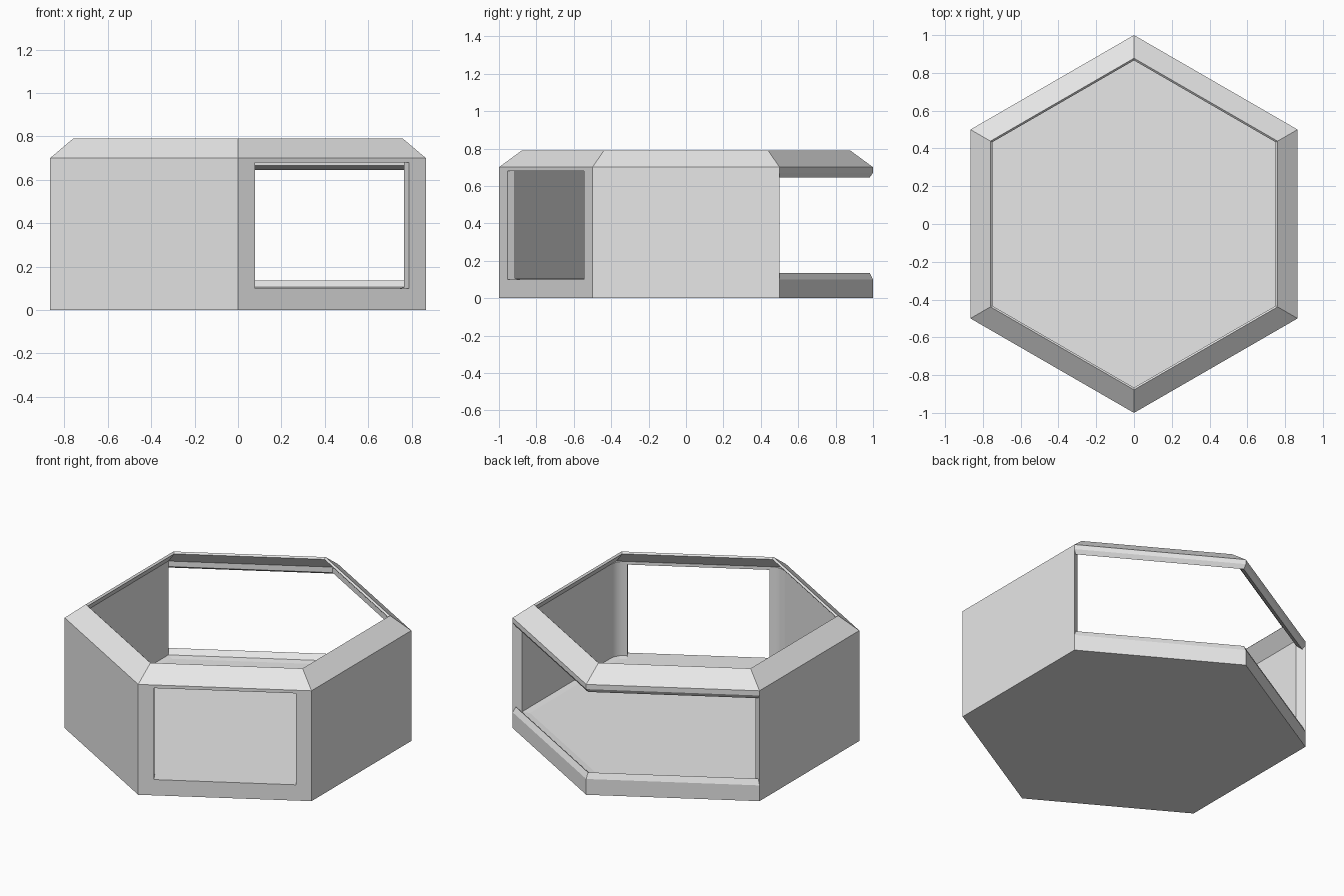
import bpy, bmesh
from math import radians, cos, sin, sqrt
from mathutils import Vector, Matrix

old = bpy.data.objects.get("Cube")
if old:
    bpy.data.objects.remove(old, do_unlink=True)

GREY = (0.8, 0.8, 0.8, 1)
mat = bpy.data.materials.new("light grey")
mat.use_nodes = True
mat.diffuse_color = GREY
mat.node_tree.nodes["Principled BSDF"].inputs["Base Color"].default_value = GREY

APOTHEM = sqrt(3) / 2


def finish(name, bm):
    bmesh.ops.recalc_face_normals(bm, faces=bm.faces)
    mesh = bpy.data.meshes.new(name)
    bm.to_mesh(mesh)
    bm.free()
    obj = bpy.data.objects.new(name, mesh)
    bpy.context.collection.objects.link(obj)
    mesh.materials.append(mat)
    return obj


def corner(k, apothem, z):
    """Corner k of a pointed hexagon, counted from the back of the +x side."""
    a = radians(30 + 60 * k)
    r = apothem / APOTHEM
    return Vector((r * cos(a), r * sin(a), z))


def sweep(name, profile, corners):
    """Run an (apothem, height) profile round some corners, with capped ends."""
    bm = bmesh.new()
    rings = [[bm.verts.new(corner(k, a, z)) for a, z in profile] for k in corners]
    n = len(profile)
    for r, s in zip(rings, rings[1:]):
        for i in range(n):
            j = (i + 1) % n
            bm.faces.new((r[i], r[j], s[j], s[i]))
    bm.faces.new(rings[0])
    bm.faces.new(rings[-1])
    return finish(name, bm)


def prism(name, points, z0, z1):
    bm = bmesh.new()
    low = [bm.verts.new((p.x, p.y, z0)) for p in points]
    face = bm.faces.new(low)
    top = bmesh.ops.extrude_face_region(bm, geom=[face])["geom"]
    verts = [g for g in top if isinstance(g, bmesh.types.BMVert)]
    bmesh.ops.translate(bm, verts=verts, vec=(0, 0, z1 - z0))
    return finish(name, bm)


# Shared bits of the cross-section
INNER, TOE = 0.82, 0.78
rim = [(APOTHEM, 0.7), (0.76, 0.79), (0.75, 0.78), (INNER, 0.7)]
foot = [(INNER, 0.105), (TOE, 0.1), (TOE, 0)]

# Four walls with the sloping rim, and the open back's sill and rail
walls = sweep("walls", [(APOTHEM, 0)] + rim + foot, range(2, 7))
sweep("back_sill", [(APOTHEM, 0), (APOTHEM, 0.1), (0.85, 0.135)] + foot, range(3))
sweep("back_rail", rim + [(INNER, 0.665), (0.85, 0.645), (APOTHEM, 0.67)], range(3))

# Floor slab
prism("floor", [corner(k, TOE, 0) for k in range(6)], 0, 0.1)

# Window through the front wall on the +x side
bm = bmesh.new()
bmesh.ops.create_cube(bm, size=1)
bmesh.ops.scale(bm, verts=bm.verts, vec=(0.24, 0.82, 0.58))
bmesh.ops.translate(bm, verts=bm.verts, vec=(0.85, 0, 0.39))
bmesh.ops.rotate(bm, verts=bm.verts, matrix=Matrix.Rotation(radians(-60), 3, "Z"))
cutter = finish("window_cutter", bm)
cutter.hide_render = True
cutter.hide_viewport = True
cut = walls.modifiers.new("window", "BOOLEAN")
cut.operation = "DIFFERENCE"
cut.solver = "EXACT"
cut.object = cutter
cutter.hide_viewport = False
bpy.context.view_layer.objects.active = walls
bpy.ops.object.modifier_apply(modifier=cut.name)
bpy.data.objects.remove(cutter, do_unlink=True)

# Rounded inside corners
for k, side in ((3, "side"), (4, "front"), (5, "window_side")):
    c = corner(k, INNER, 0)
    a = c + (corner(k - 1, INNER, 0) - c).normalized() * 0.06
    b = c + (corner(k + 1, INNER, 0) - c).normalized() * 0.06
    arc = [a * (1 - t) ** 2 + c * 2 * t * (1 - t) + b * t * t
           for t in (i / 4 for i in range(5))]
    fillet = prism(side + "_corner_fillet", [c] + arc, 0.1, 0.7)
    bpy.ops.object.select_all(action="DESELECT")
    fillet.select_set(True)
    bpy.context.view_layer.objects.active = fillet
    bpy.ops.object.shade_smooth_by_angle(angle=radians(30))
